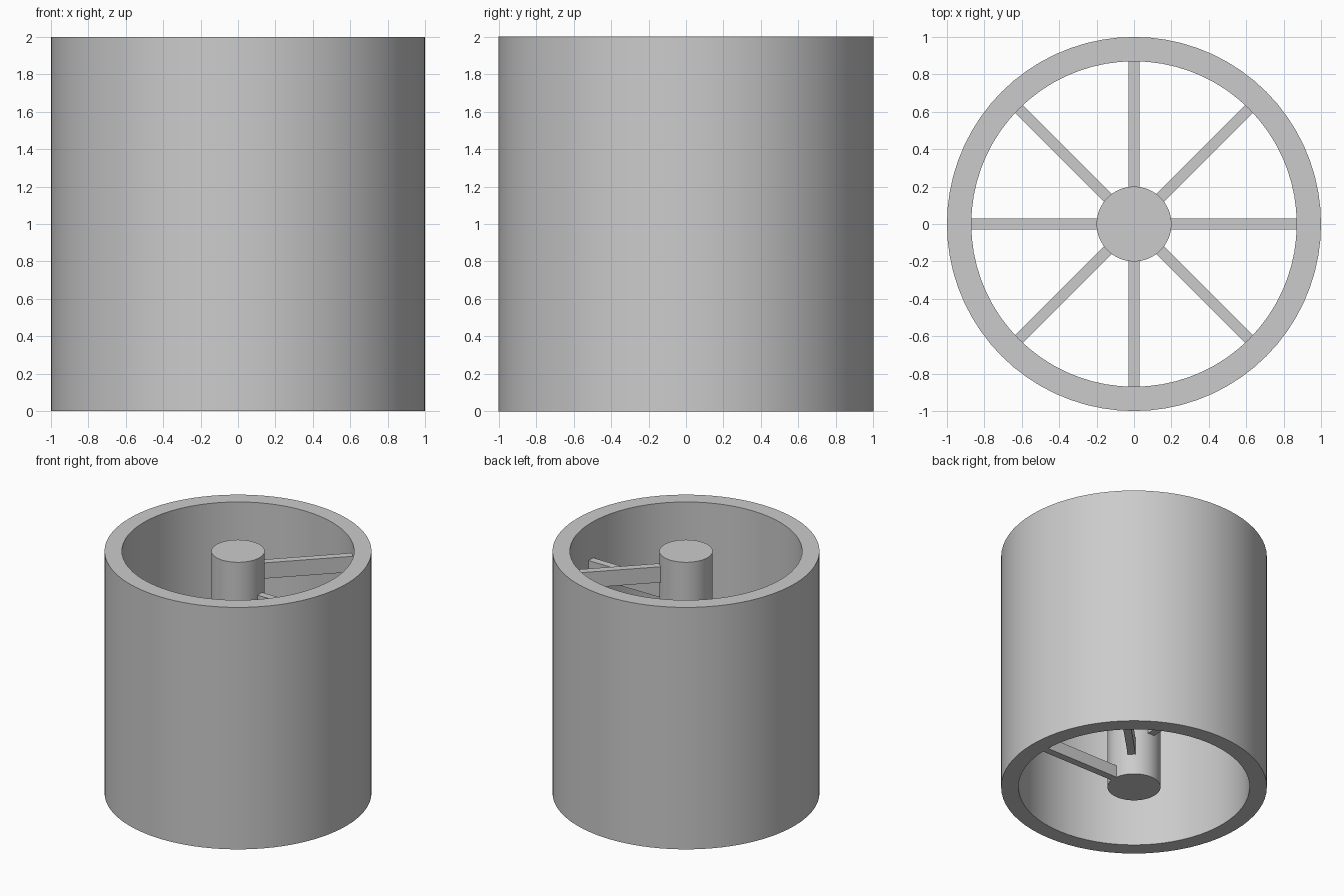
import bpy, bmesh, math
from mathutils import Matrix

cube = bpy.data.objects.get("Cube")
if cube:
    bpy.data.objects.remove(cube, do_unlink=True)

HEIGHT, OUTER, INNER, HUB = 2.0, 1.0, 0.87, 0.2
SEGMENTS = 72

grey = bpy.data.materials.new("plain grey")
grey.use_nodes = True
colour = (0.6, 0.6, 0.6, 1)
grey.diffuse_color = colour
grey.node_tree.nodes["Principled BSDF"].inputs["Base Color"].default_value = colour


def finish(name, bm, smooth=False):
    bmesh.ops.recalc_face_normals(bm, faces=bm.faces)
    mesh = bpy.data.meshes.new(name)
    bm.to_mesh(mesh)
    bm.free()
    mesh.materials.append(grey)
    obj = bpy.data.objects.new(name, mesh)
    bpy.context.collection.objects.link(obj)
    if smooth:
        bpy.ops.object.select_all(action="DESELECT")
        obj.select_set(True)
        bpy.context.view_layer.objects.active = obj
        bpy.ops.object.shade_smooth_by_angle(angle=math.radians(30))
    return obj


# Outer tube: a rectangular wall section spun around the axis
bm = bmesh.new()
section = [(INNER, 0), (OUTER, 0), (OUTER, HEIGHT), (INNER, HEIGHT)]
verts = [bm.verts.new((r, 0, z)) for r, z in section]
edges = [bm.edges.new((verts[i - 1], verts[i])) for i in range(4)]
bmesh.ops.spin(bm, geom=verts + edges, cent=(0, 0, 0), axis=(0, 0, 1),
               angle=math.tau, steps=SEGMENTS, use_merge=True)
bmesh.ops.remove_doubles(bm, verts=bm.verts, dist=0.0001)
finish("outer_tube", bm, smooth=True)

# Central hub
bm = bmesh.new()
bmesh.ops.create_cone(bm, cap_ends=True, segments=SEGMENTS, radius1=HUB, radius2=HUB,
                      depth=HEIGHT, matrix=Matrix.Translation((0, 0, HEIGHT / 2)))
finish("hub", bm, smooth=True)

# Spokes climbing in a spiral, the lowest one trimmed flush with the base
SPOKE_WIDTH, STEP = 0.06, 0.2
start, end = HUB - 0.02, INNER + 0.005
for i in range(10):
    bottom = max(0, i * STEP - 0.03)
    top = i * STEP + 0.1
    place = (Matrix.Rotation(i * math.pi / 4, 4, "Z")
             @ Matrix.Translation(((start + end) / 2, 0, (bottom + top) / 2))
             @ Matrix.Diagonal((end - start, SPOKE_WIDTH, top - bottom, 1)))
    bm = bmesh.new()
    bmesh.ops.create_cube(bm, size=1, matrix=place)
    finish(f"spoke_{i + 1}", bm)
